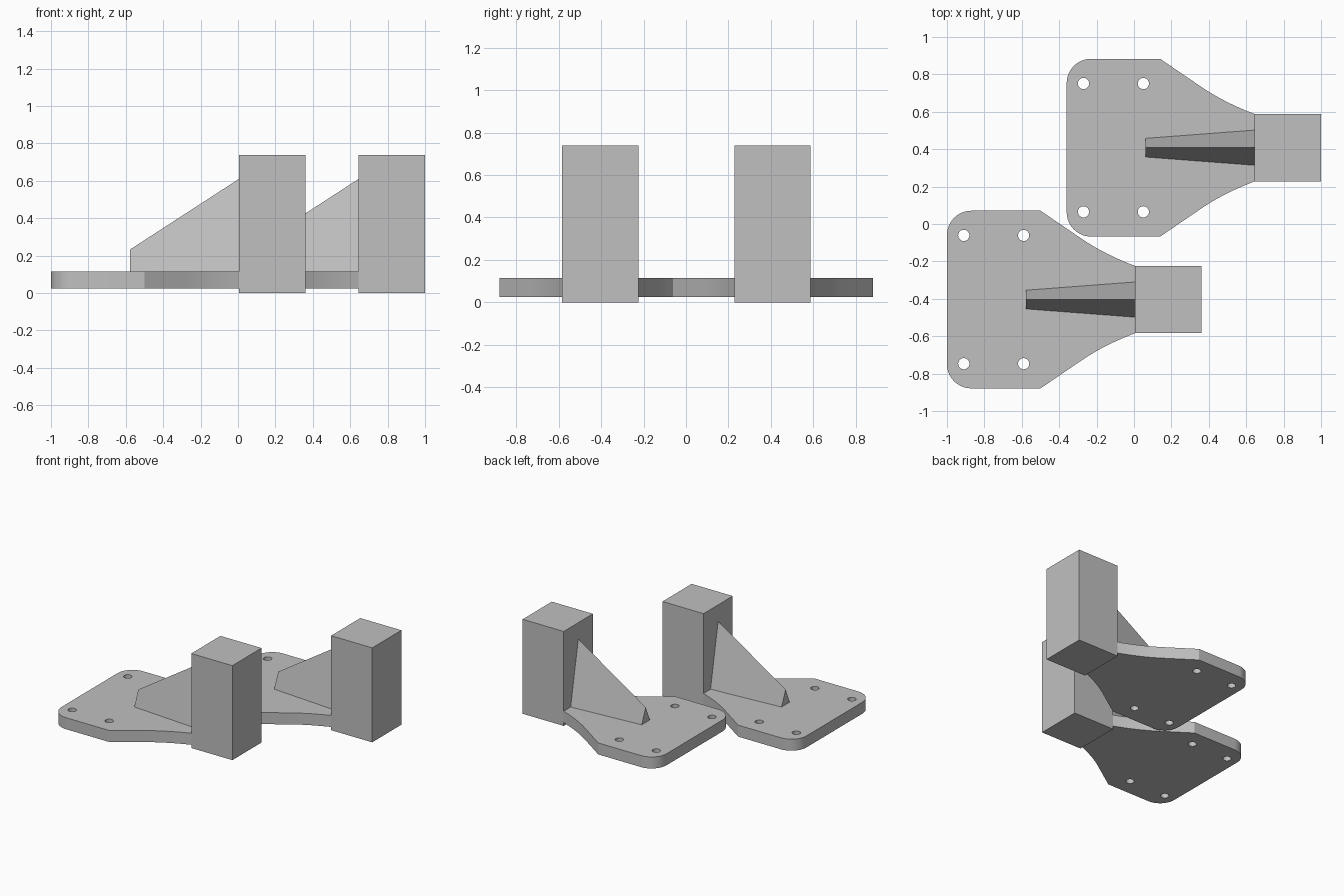
import bpy, bmesh, math
from mathutils import Vector

if "Cube" in bpy.data.objects:
    bpy.data.objects.remove(bpy.data.objects["Cube"])

grey = bpy.data.materials.new("plain_grey")
grey.diffuse_color = (0.527, 0.527, 0.527, 1)
grey.use_nodes = True
grey.node_tree.nodes["Principled BSDF"].inputs["Base Color"].default_value = grey.diffuse_color


def make_object(name, bm):
    bmesh.ops.recalc_face_normals(bm, faces=bm.faces[:])
    mesh = bpy.data.meshes.new(name)
    bm.to_mesh(mesh)
    bm.free()
    mesh.materials.append(grey)
    obj = bpy.data.objects.new(name, mesh)
    bpy.context.collection.objects.link(obj)
    return obj


def prism(bm, outline, z0, z1):
    """Close an xy outline into a solid between two heights."""
    face = bm.faces.new([bm.verts.new((x, y, z0)) for x, y in outline])
    top = bmesh.ops.extrude_face_region(bm, geom=[face])["geom"]
    verts = [v for v in top if isinstance(v, bmesh.types.BMVert)]
    bmesh.ops.translate(bm, verts=verts, vec=(0, 0, z1 - z0))


def circle(cx, cy, r, n, start=0.0, sweep=math.tau):
    return [(cx + r * math.cos(start + sweep * i / n),
             cy + r * math.sin(start + sweep * i / n)) for i in range(n)]


def plate_half():
    """Upper half of the base plate outline, from rear end to post."""
    r = 0.13
    pts = circle(-1 + r, 0.475 - r, r, 10, math.pi, -math.pi / 2)
    pts += [(-1 + r, 0.475), (-0.5, 0.475)]
    a, b, c = Vector((-0.28, 0.325)), Vector((-0.16, 0.243)), Vector((0.005, 0.18))
    for i in range(11):
        t = i / 10
        pts.append(tuple(a * (1 - t) ** 2 + b * 2 * t * (1 - t) + c * t * t))
    return pts


def bracket(label, dx, dy):
    # base plate with four screw holes
    half = plate_half()
    bm = bmesh.new()
    prism(bm, half + [(x, -y) for x, y in reversed(half)], 0.025, 0.115)
    plate = make_object(label + "_base_plate", bm)

    bm = bmesh.new()
    for x in (-0.91, -0.59):
        for y in (-0.343, 0.343):
            prism(bm, circle(x, y, 0.03, 24), -0.1, 0.3)
    cutter = make_object(label + "_hole_cutter", bm)
    cutter.hide_render = True
    cutter.hide_viewport = False

    # square post
    bm = bmesh.new()
    prism(bm, [(0.005, -0.18), (0.36, -0.18), (0.36, 0.18), (0.005, 0.18)], 0, 0.738)
    post = make_object(label + "_post", bm)

    # tapered rib with a triangular section
    bm = bmesh.new()
    ends = []
    for x, w, z in ((-0.578, 0.05, 0.232), (0.005, 0.094, 0.61)):
        ends.append([bm.verts.new(p) for p in ((x, -w, 0.115), (x, w, 0.115), (x, 0, z))])
        bm.faces.new(ends[-1])
    for i in range(3):
        j = (i + 1) % 3
        bm.faces.new((ends[0][i], ends[0][j], ends[1][j], ends[1][i]))
    rib = make_object(label + "_rib", bm)

    # cut the holes and smooth the rounded edges
    cut = plate.modifiers.new("holes", "BOOLEAN")
    cut.operation = "DIFFERENCE"
    cut.solver = "EXACT"
    cut.object = cutter
    bpy.context.view_layer.objects.active = plate
    for o in bpy.context.selected_objects:
        o.select_set(False)
    plate.select_set(True)
    bpy.ops.object.modifier_apply(modifier="holes")
    bpy.ops.object.shade_smooth_by_angle(angle=math.radians(25))
    bpy.data.objects.remove(cutter)

    for obj in (plate, post, rib):
        obj.location = (dx, dy, 0)


bracket("front", 0, -0.404)
bracket("back", 0.64, 0.408)
